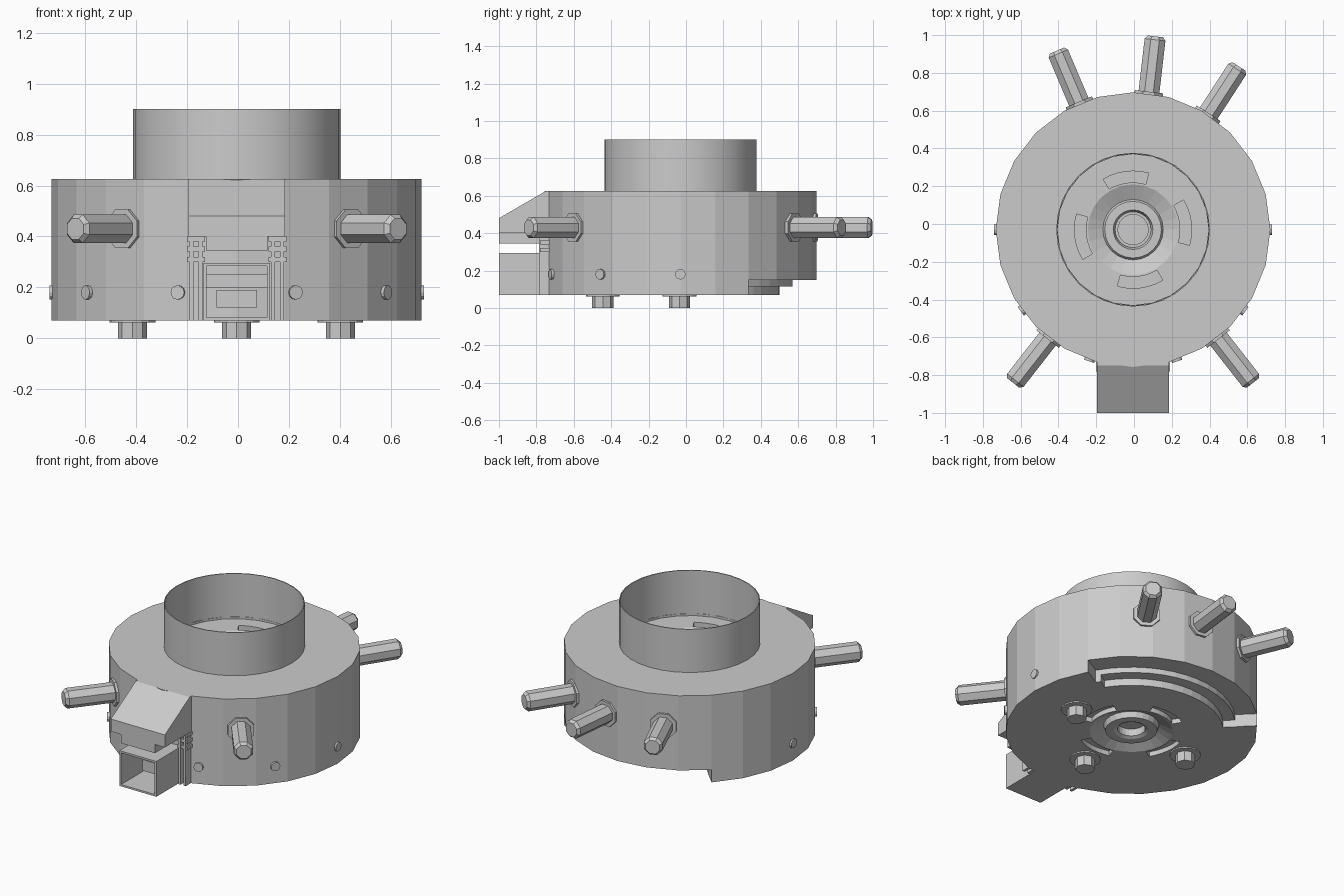
import bpy, bmesh
from math import sin, cos, radians, pi
from mathutils import Matrix, Vector

if "Cube" in bpy.data.objects:
    bpy.data.objects.remove(bpy.data.objects["Cube"])

CX, CY = -0.005, -0.03   # axis of the round body


def finish(bm, name):
    bmesh.ops.remove_doubles(bm, verts=bm.verts, dist=1e-5)
    bmesh.ops.recalc_face_normals(bm, faces=bm.faces)
    me = bpy.data.meshes.new(name)
    bm.to_mesh(me)
    bm.free()
    ob = bpy.data.objects.new(name, me)
    bpy.context.collection.objects.link(ob)
    return ob


def lathe(name, profile, steps, closed=False):
    bm = bmesh.new()
    vs = [bm.verts.new((CX + r, CY, z)) for r, z in profile]
    edges = [bm.edges.new(p) for p in zip(vs, vs[1:])]
    if closed:
        edges.append(bm.edges.new((vs[-1], vs[0])))
    bmesh.ops.spin(bm, geom=vs + edges, cent=(CX, CY, 0), axis=(0, 0, 1),
                   angle=2 * pi, steps=steps, use_duplicate=False)
    return finish(bm, name)


def prism(name, pts, vec):
    bm = bmesh.new()
    f = bm.faces.new([bm.verts.new(p) for p in pts])
    ext = bmesh.ops.extrude_face_region(bm, geom=[f], use_keep_orig=True)
    bmesh.ops.translate(bm, vec=vec,
                        verts=[g for g in ext['geom'] if isinstance(g, bmesh.types.BMVert)])
    return finish(bm, name)


def box(name, x0, x1, y0, y1, z0, z1):
    return prism(name, [(x0, y0, z0), (x1, y0, z0), (x1, y1, z0), (x0, y1, z0)],
                 (0, 0, z1 - z0))


def sector(name, r0, r1, a0, a1, z0, z1, n=6):
    def arc(r):
        return [(CX + r * cos(radians(a0 + (a1 - a0) * i / n)),
                 CY + r * sin(radians(a0 + (a1 - a0) * i / n)), z0) for i in range(n + 1)]
    return prism(name, arc(r0) + arc(r1)[::-1], (0, 0, z1 - z0))


def rod(name, angle, z, rings, sides, turn=0.0):
    """Radial rod: rings are (distance from axis, radius)."""
    a = radians(angle)
    out, side = Vector((cos(a), sin(a), 0)), Vector((-sin(a), cos(a), 0))
    bm = bmesh.new()
    loops = []
    for d, r in rings:
        c = Vector((CX, CY, z)) + out * d
        loops.append([bm.verts.new(c + side * r * cos(turn + 2 * pi * i / sides)
                                   + Vector((0, 0, r * sin(turn + 2 * pi * i / sides))))
                      for i in range(sides)])
    for lo, hi in zip(loops, loops[1:]):
        for i in range(sides):
            j = (i + 1) % sides
            bm.faces.new((lo[i], lo[j], hi[j], hi[i]))
    bm.faces.new(loops[0])
    bm.faces.new(loops[-1])
    return finish(bm, name)


def post(name, x, y, z0, z1, r, sides):
    bm = bmesh.new()
    bmesh.ops.create_cone(bm, cap_ends=True, segments=sides, radius1=r, radius2=r,
                          depth=z1 - z0, matrix=Matrix.Translation((x, y, (z0 + z1) / 2)))
    return finish(bm, name)


# Round body with dished centres above and below
body = lathe("body", [(0, .13), (.08, .13), (.08, .085), (.1, .075), (.15, .075),
                      (.16, .11), (.24, .07), (.53, .07), (.727, .07), (.727, .625),
                      (.4, .625), (.4, .612), (.24, .612), (.16, .575), (.15, .59),
                      (.105, .59), (.095, .56), (.08, .56), (.08, .54), (0, .54)], 24)

# Arc slots and stepped cut-out under the back rim
cutters = []
for k in range(4):
    a = 7.5 + 90 * k
    cutters.append(sector("slot_cut", .25, .31, a - 23, a + 23, .58, .7))
    cutters.append(sector("slot_cut", .25, .31, a - 23, a + 23, 0, .1))
cutters.append(sector("rim_cut", .60, .90, 30, 135, 0, .15, 14))
cutters.append(sector("rim_step_cut", .53, .61, 33, 135.2, -.01, .115, 14))
for c in cutters:
    m = body.modifiers.new("cut", 'BOOLEAN')
    m.operation, m.solver, m.object = 'DIFFERENCE', 'EXACT', c
    c.hide_render = True
    c.hide_viewport = False
bpy.context.view_layer.objects.active = body
body.select_set(True)
for m in list(body.modifiers):
    bpy.ops.object.modifier_apply(modifier=m.name)
for c in cutters:
    bpy.data.objects.remove(c, do_unlink=True)

# Thin open collar on top
collar = lathe("collar", [(.407, .61), (.407, .90), (.401, .90), (.401, .61)], 32, True)
bpy.ops.object.select_all(action='DESELECT')
bpy.context.view_layer.objects.active = collar
collar.select_set(True)
bpy.ops.object.shade_smooth_by_angle(angle=radians(30))

# Five radial handles with octagonal sockets
for a in (113, 83.4, 57, -52, -128):
    rod("handle", a, .43, [(.6, .06), (1.012, .06), (1.03, .045)], 8, pi / 8)
    rod("handle_socket", a, .43, [(.6, .082), (.735, .082)], 8, pi / 8)

# Small round plugs around the side
for a in (0, -36, -71.5, -108.5, -144, 180):
    rod("side_plug", a, .18, [(.65, .028), (.735, .028)], 12)

# Feet with thin washers
for x, y in ((-.415, -.035), (-.005, -.445), (.402, -.035)):
    post("foot", x, y, 0, .08, .057, 8)
    post("foot_washer", x, y, .062, .08, .09, 16)

# Front hood: sloped roof with a deeper middle
hood = [(-.70, .625), (-.75, .625), (-1, .48), (-1, .40), (-.70, .40)]
prism("hood", [(-.195, y, z) for y, z in hood], (.38, 0, 0))
box("hood_tab", -.125, .115, -1, -.70, .345, .41)

# Open-fronted chute below the hood
box("chute_left", -.135, -.123, -1, -.70, .07, .295)
box("chute_right", .113, .125, -1, -.70, .07, .295)
box("chute_top", -.13, .12, -1, -.70, .283, .295)
box("chute_floor", -.13, .12, -1, -.70, .07, .082)
box("chute_back_step", -.123, .113, -.80, -.70, .2, .25)
box("chute_plug", -.085, .075, -.84, -.70, .12, .19)

# Ribbed guide rails either side of the chute
for s in (-1, 1):
    x = CX + s * .16
    for dx in (-.018, .018):
        box("guide_rail", x + dx - .008, x + dx + .008, -.785, -.66, .07, .405)
    for z in (.31, .35, .39):
        box("guide_rib", x - .035, x + .035, -.78, -.66, z - .01, z + .01)
